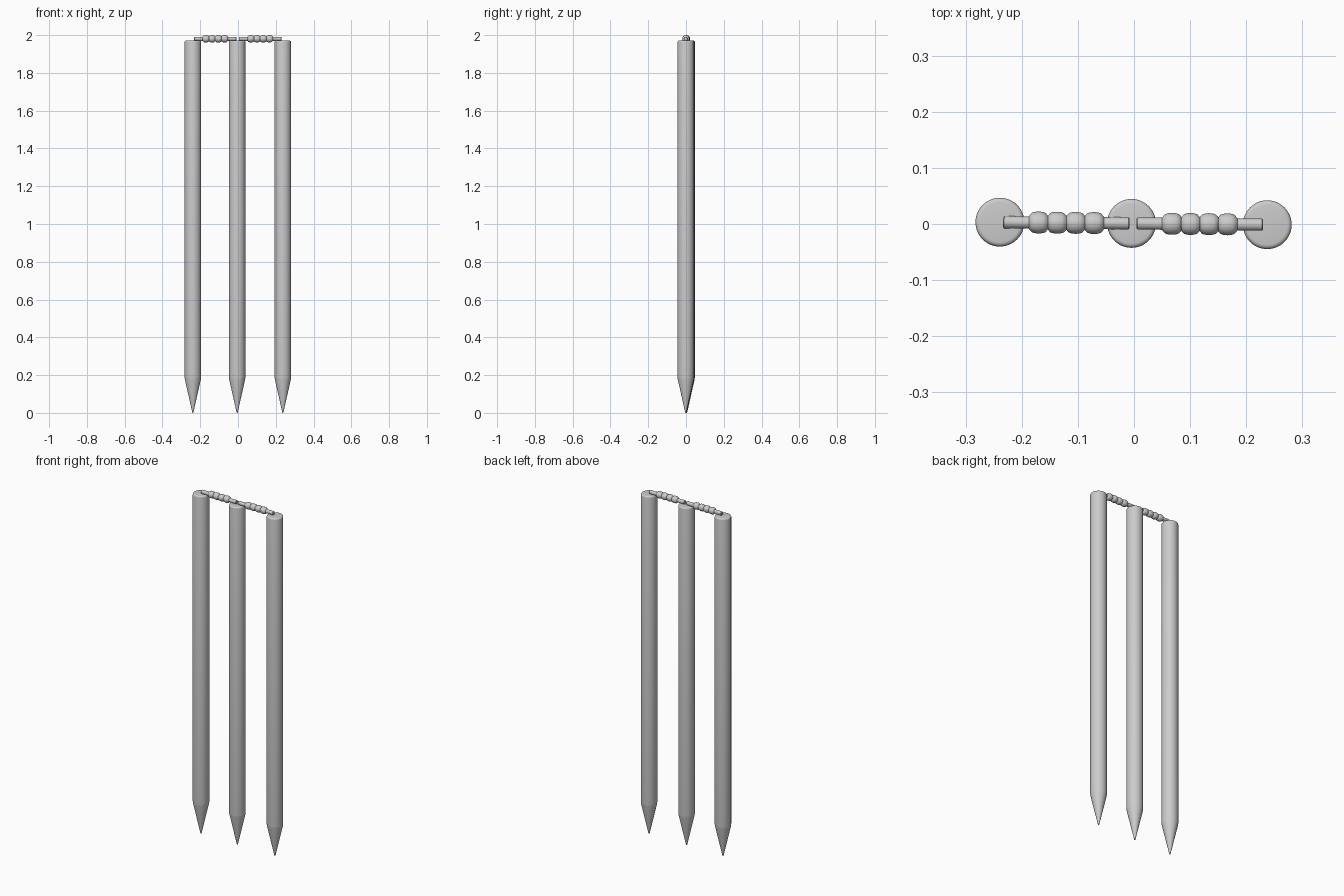
import bpy, math

if "Cube" in bpy.data.objects:
    bpy.data.objects.remove(bpy.data.objects["Cube"])

def lathe(name, profile, sides):
    """Revolve (radius, height) points around z; zero radius closes an end."""
    verts, faces, rings = [], [], []
    for r, z in profile:
        n = 1 if r == 0 else sides
        rings.append(list(range(len(verts), len(verts) + n)))
        verts += [(r * math.cos(2 * math.pi * i / sides),
                   r * math.sin(2 * math.pi * i / sides), z) for i in range(n)]
    for a, b in zip(rings, rings[1:]):
        for i in range(sides):
            j = (i + 1) % sides
            if len(a) == 1:
                faces.append((a[0], b[j], b[i]))
            elif len(b) == 1:
                faces.append((a[i], a[j], b[0]))
            else:
                faces.append((a[i], a[j], b[j], b[i]))
    mesh = bpy.data.meshes.new(name)
    mesh.from_pydata(verts, [], faces)
    ob = bpy.data.objects.new(name, mesh)
    bpy.context.collection.objects.link(ob)
    bpy.ops.object.select_all(action='DESELECT')
    ob.select_set(True)
    bpy.context.view_layer.objects.active = ob
    bpy.ops.object.shade_smooth_by_angle(angle=math.radians(35))
    return ob

YAW = -0.0095                      # the row is turned very slightly
row_y = lambda x: 0.001 + YAW * x

# Stumps: pointed foot, straight shaft, rounded top edge
R, TOP, BEV = 0.0435, 1.971, 0.008
stump = [(0, 0), (0.003, 0.002), (R - 0.001, 0.178), (R, 0.188)]
stump += [(R - BEV + BEV * math.cos(a), TOP - BEV + BEV * math.sin(a))
          for a in (math.pi / 2 * i / 4 for i in range(5))]
stump.append((0, TOP))
for side, x in (("left", -0.239), ("middle", -0.0045), ("right", 0.2375)):
    ob = lathe("stump_" + side, stump, 48)
    ob.location = (x, row_y(x), 0)

# Bails: thin rods with four turned beads in the middle
L, ROD, BEAD, PITCH = 0.1128, 0.0108, 0.0195, 0.033
bail = [(0, -L), (ROD - 0.002, -L), (ROD, -L + 0.002), (ROD, -0.067)]
for k in range(4):
    c = (k - 1.5) * PITCH
    for i in range(9):
        t = -1 + i / 4
        bail.append((0.0125 + (BEAD - 0.0125) * math.sqrt(max(0, 1 - t * t)) , c + t * 0.0164))
bail += [(ROD, 0.067), (ROD, L - 0.002), (ROD - 0.002, L), (0, L)]
for side, x in (("left", -0.1205), ("right", 0.1172)):
    ob = lathe("bail_" + side, bail, 32)
    ob.rotation_euler = (0, math.pi / 2, YAW)
    ob.location = (x, row_y(x), 2.0 - BEAD)
